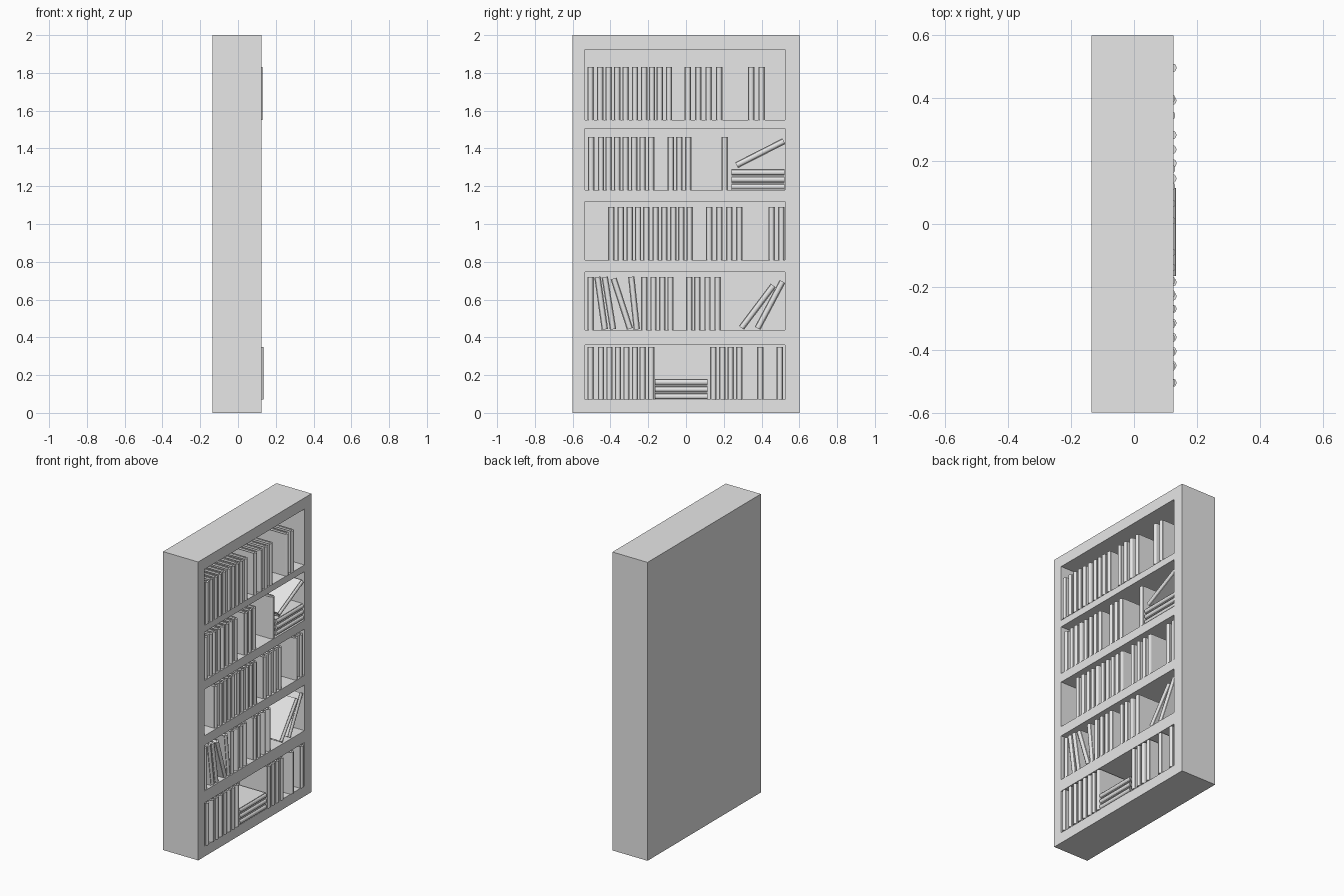
import bpy, bmesh
from math import sin, cos, pi, radians
from mathutils import Vector

old = bpy.data.objects.get("Cube")
if old:
    bpy.data.objects.remove(old, do_unlink=True)

grey = bpy.data.materials.new("plain_grey")
grey.use_nodes = True
grey.diffuse_color = (0.8, 0.8, 0.8, 1)
grey.node_tree.nodes["Principled BSDF"].inputs["Base Color"].default_value = (0.8, 0.8, 0.8, 1)


def finish(bm, name):
    bmesh.ops.recalc_face_normals(bm, faces=bm.faces)
    mesh = bpy.data.meshes.new(name)
    bm.to_mesh(mesh)
    bm.free()
    mesh.materials.append(grey)
    return mesh


def place(name, mesh, loc=(0, 0, 0), lean=0):
    ob = bpy.data.objects.new(name, mesh)
    ob.location = loc
    ob.rotation_euler.x = -radians(lean)
    bpy.context.collection.objects.link(ob)


def prism(bm, outline, half):
    """Extrude an x-y outline from -half to +half in z."""
    face = bm.faces.new([bm.verts.new((x, y, -half)) for x, y in outline])
    out = bmesh.ops.extrude_face_region(bm, geom=[face])["geom"]
    verts = [v for v in out if isinstance(v, bmesh.types.BMVert)]
    bmesh.ops.translate(bm, verts=verts, vec=(0, 0, 2 * half))


def rect(x0, x1, y0, y1):
    return [(x0, y0), (x1, y0), (x1, y1), (x0, y1)]


# Case: a block with five bays pushed in from the open side
BACK, FRONT = -0.135, 0.125
BAY_Y = (-0.535, 0.525)
bays = [(0.07, 0.36), (0.44, 0.745), (0.81, 1.12), (1.18, 1.505), (1.55, 1.925)]
bm = bmesh.new()
prism(bm, rect(BACK, FRONT, -0.6, 0.6), 1)
bmesh.ops.translate(bm, verts=bm.verts, vec=(0, 0, 1))
bmesh.ops.recalc_face_normals(bm, faces=bm.faces)
cuts = [((0, y, 0), (0, 1, 0)) for y in BAY_Y]
cuts += [((0, 0, z), (0, 0, 1)) for bay in bays for z in bay]
for co, no in cuts:
    bmesh.ops.bisect_plane(bm, geom=bm.verts[:] + bm.edges[:] + bm.faces[:],
                           plane_co=co, plane_no=no)


def is_bay(face):
    c = face.calc_center_median()
    return (face.normal.x > 0.9 and BAY_Y[0] < c.y < BAY_Y[1]
            and any(lo < c.z < hi for lo, hi in bays))


bm.normal_update()
openings = [f for f in bm.faces if is_bay(f)]
pushed = bmesh.ops.extrude_discrete_faces(bm, faces=openings)["faces"]
bmesh.ops.translate(bm, verts=[v for f in pushed for v in f.verts], vec=(-0.235, 0, 0))
place("bookcase", finish(bm, "bookcase"))

# Book: two boards, a rounded spine and a page block, standing with its spine to +x
TALL, THICK, DEEP, SPINE = 0.28, 0.034, 0.205, 0.010
bm = bmesh.new()
for side in (-1, 1):
    prism(bm, rect(-DEEP, 0, side * THICK / 2, side * (THICK / 2 - 0.004)), TALL / 2)
arc = [(SPINE * sin(pi * i / 8), -0.013 * cos(pi * i / 8)) for i in range(9)]
prism(bm, [(-0.004, -0.013)] + arc + [(-0.004, 0.013)], TALL / 2)
prism(bm, rect(0.008 - DEEP, -0.003, 0.004 - THICK / 2, THICK / 2 - 0.004), TALL / 2 - 0.007)
book = finish(bm, "book")


def add_book(y, floor, x, lean=0):
    """Rest a book on a floor height, its top leaning towards +y by some degrees."""
    a = radians(abs(lean))
    z = floor + (TALL * cos(a) + THICK * sin(a)) / 2
    place("book", book, (x, y, z), lean)


# Upright books on each shelf, lowest first, with how far forward they stand
uprights = [
    (0.125, [-.505, -.45, -.405, -.36, -.315, -.27, -.23, -.185,
             .145, .193, .237, .283, .393, .497]),
    (0.112, [-.505, -.22, -.172, -.125, -.082, .018, .06, .114, .167]),
    (0.112, [-.395, -.345, -.297, -.254, -.21, -.16, -.115, -.067, -.025, .02,
             .122, .177, .23, .283, .453, .505]),
    (0.112, [-.502, -.45, -.41, -.365, -.32, -.275, -.23, -.185,
             -.08, -.035, .012, .205]),
    (0.121, [-.505, -.455, -.41, -.365, -.32, -.27, -.222, -.18, -.138, -.09,
             .01, .065, .12, .175, .345, .4]),
]
for (floor, _), (x, row) in zip(bays, uprights):
    for y in row:
        add_book(y, floor, x)

# Leaning books
for y, lean in [(-.449, -8), (-.408, -9), (-.34, -18), (-.275, -6), (.378, 37), (.445, 28)]:
    add_book(y, bays[1][0], 0.112, lean)

# Flat stacks, one with a book propped on top
for y, shelf, x in [(-.025, 0, 0.123), (.382, 3, 0.112)]:
    for i in range(3):
        add_book(y, bays[shelf][0] + i * 0.038, x, 90)
add_book(.393, bays[3][0] + 0.116, 0.112, 63)
